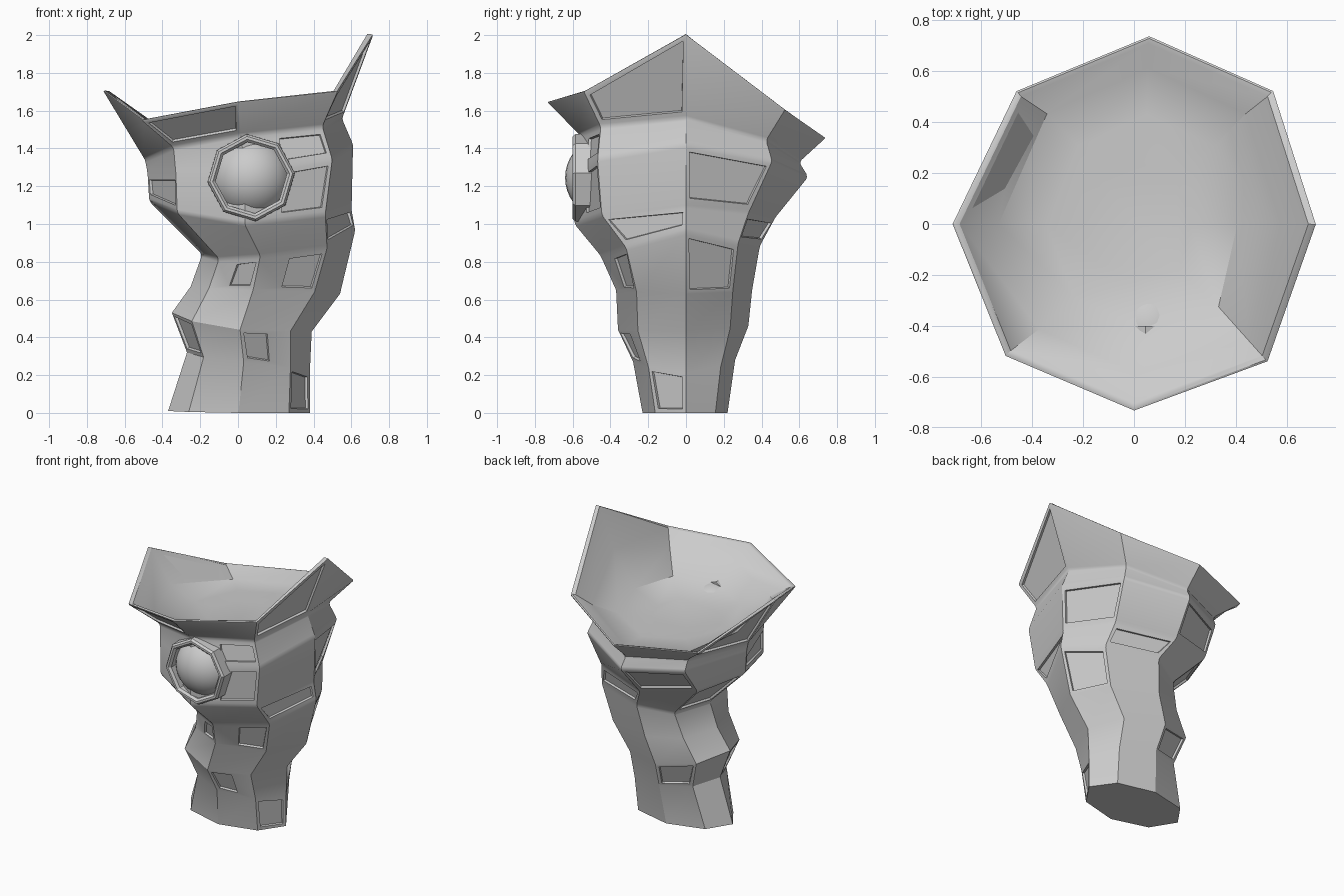
import bpy, bmesh, math
from mathutils import Vector

if "Cube" in bpy.data.objects:
    bpy.data.objects.remove(bpy.data.objects["Cube"])

# ring: z at right, left, front, back; x left, x right; y front, y back;
# sag of the diagonals, bulge of the front-right corner, sideways shift of the back
RINGS = [
    (0.00, 0.01, 0.00, 0.00, -.37, .38, -.23, .22, 0, 1, 0),
    (0.21, 0.32, 0.27, 0.28, -.27, .38, -.28, .26, 0, 1, 0),
    (0.43, 0.53, 0.44, 0.46, -.35, .39, -.36, .33, 0, 1, 0),
    (0.63, 0.67, 0.65, 0.65, -.25, .54, -.37, .35, 0, 1, 0),
    (0.96, 0.84, 0.83, 0.88, -.19, .62, -.45, .39, .02, 1, 0),
    (1.10, 1.12, 1.00, 1.03, -.47, .60, -.59, .47, 0, 1.07, 0),
    (1.42, 1.27, 1.27, 1.25, -.48, .61, -.58, .645, 0, 1.14, .03),
    (1.56, 1.34, 1.47, 1.33, -.49, .55, -.56, .60, 0, 1.14, .04),
    (2.01, 1.71, 1.65, 1.46, -.72, .72, -.74, .745, .125, 1.04, .06),
]


def ring_points(r):
    zr, zl, zf, zb, xl, xr, yf, yb, sag, bulge, shift = r
    mx = 0.55 * (xl + xr) / 2
    pts = []
    for k in range(8):
        c, s = math.cos(k * math.pi / 4), math.sin(k * math.pi / 4)
        g = bulge if k == 7 else 1
        x = mx + g * (c * (xr - mx) if c > 0 else -c * (xl - mx)) + shift * max(0, s)
        y = g * (s * yb if s > 0 else -s * yf)
        zx, zy = (zr if c > 0 else zl), (zb if s > 0 else zf)
        z = zx * c * c + zy * s * s - sag * (2 * c * s) ** 2
        pts.append(Vector((x, y, z)))
    return pts


def loft(bm, loops, closed=False):
    vs = [[bm.verts.new(p) for p in lp] for lp in loops]
    n = len(vs[0])
    rows = []
    for a, b in zip(vs, vs[1:] + (vs[:1] if closed else [])):
        rows.append([bm.faces.new((a[k], a[(k + 1) % n], b[(k + 1) % n], b[k])) for k in range(n)])
    return vs, rows


def finish(name, bm, angle=30):
    bmesh.ops.recalc_face_normals(bm, faces=bm.faces[:])
    me = bpy.data.meshes.new(name)
    bm.to_mesh(me)
    bm.free()
    ob = bpy.data.objects.new(name, me)
    bpy.context.collection.objects.link(ob)
    bpy.ops.object.select_all(action='DESELECT')
    ob.select_set(True)
    bpy.context.view_layer.objects.active = ob
    bpy.ops.object.shade_smooth_by_angle(angle=math.radians(angle))
    return ob


# faceted trunk with flared rim and shallow bowl
outer = [ring_points(r) for r in RINGS]
rim, neck = outer[-1], outer[-2]
lip = [Vector((p.x * .95, p.y * .95, p.z - .005)) for p in rim]
wall = []
for p, n in zip(rim, neck):
    w = p.lerp(n, .7)
    wall.append(Vector((w.x * .95, w.y * .95, w.z + .035)))
floor = [Vector((p.x * .72 + .01, p.y * .72, p.z * .35 + 1.42 * .65 + .02)) for p in neck]
inner = [Vector((p.x * .4, p.y * .4, 1.41)) for p in neck]
bm = bmesh.new()
bm.faces.layers.int.new("panel")
vs, rows = loft(bm, outer + [lip, wall, floor, inner])
bm.faces.new(vs[0])
bm.faces.new(vs[-1])
bmesh.ops.recalc_face_normals(bm, faces=bm.faces[:])

# inset panels: (row, column), columns run from the right side round the back
PANELS = [(7, 7), (7, 5), (7, 3), (6, 6), (5, 0), (5, 2), (5, 4), (5, 6), (4, 7), (4, 1), (4, 3),
          (3, 0), (3, 5), (3, 6), (1, 2), (1, 4), (1, 6), (0, 7)]
# narrow panels keep only their right (1) or left (-1) part
NARROW = {(6, 6): 1, (5, 6): 1, (3, 6): 1, (3, 5): 1, (1, 6): -1}
tag = bm.faces.layers.int["panel"]
for i, (r, c) in enumerate(PANELS):
    rows[r][c][tag] = i + 1

# soft bevel along the upper ring edges
edges = {e for lp in vs[4:9] for a, b in zip(lp, lp[1:] + lp[:1])
         for e in a.link_edges if e.other_vert(a) is b}
bmesh.ops.bevel(bm, geom=list(edges), offset=.016, segments=2, profile=.5, affect='EDGES')
tag = bm.faces.layers.int["panel"]
best = {}
for f in bm.faces:
    t = f[tag]
    if t and (t not in best or f.calc_area() > best[t].calc_area()):
        best[t] = f
panels = list(best.values())
bmesh.ops.inset_individual(bm, faces=panels, thickness=.03, depth=0)
for f in panels:
    side = NARROW.get(PANELS[f[tag] - 1])
    if side:
        flat = sorted(f.edges, key=lambda e: abs((e.verts[0].co - e.verts[1].co).normalized().z))
        for e in flat[:2]:
            far, near = sorted(e.verts, key=lambda v: v.co.x * side)
            far.co = far.co.lerp(near.co, .45)
bmesh.ops.inset_individual(bm, faces=panels, thickness=.004, depth=-.014)
finish("trunk", bm)

# eight-sided bezel around the orb
CX, CZ = .07, 1.245


def octagon(rad, y):
    angles = [math.radians(45 * k + 6) for k in range(8)]
    return [Vector((CX + rad * math.cos(a), y, CZ + rad * math.sin(a))) for a in angles]


bm = bmesh.new()
loft(bm, [octagon(.235, -.40), octagon(.232, -.585), octagon(.22, -.60),
          octagon(.205, -.60), octagon(.19, -.585), octagon(.19, -.40)], closed=True)
finish("orb_bezel", bm)

# smooth orb
bm = bmesh.new()
bmesh.ops.create_uvsphere(bm, u_segments=32, v_segments=20, radius=.22)
bmesh.ops.translate(bm, verts=bm.verts[:], vec=(CX, -.42, CZ))
finish("orb", bm, 60)
